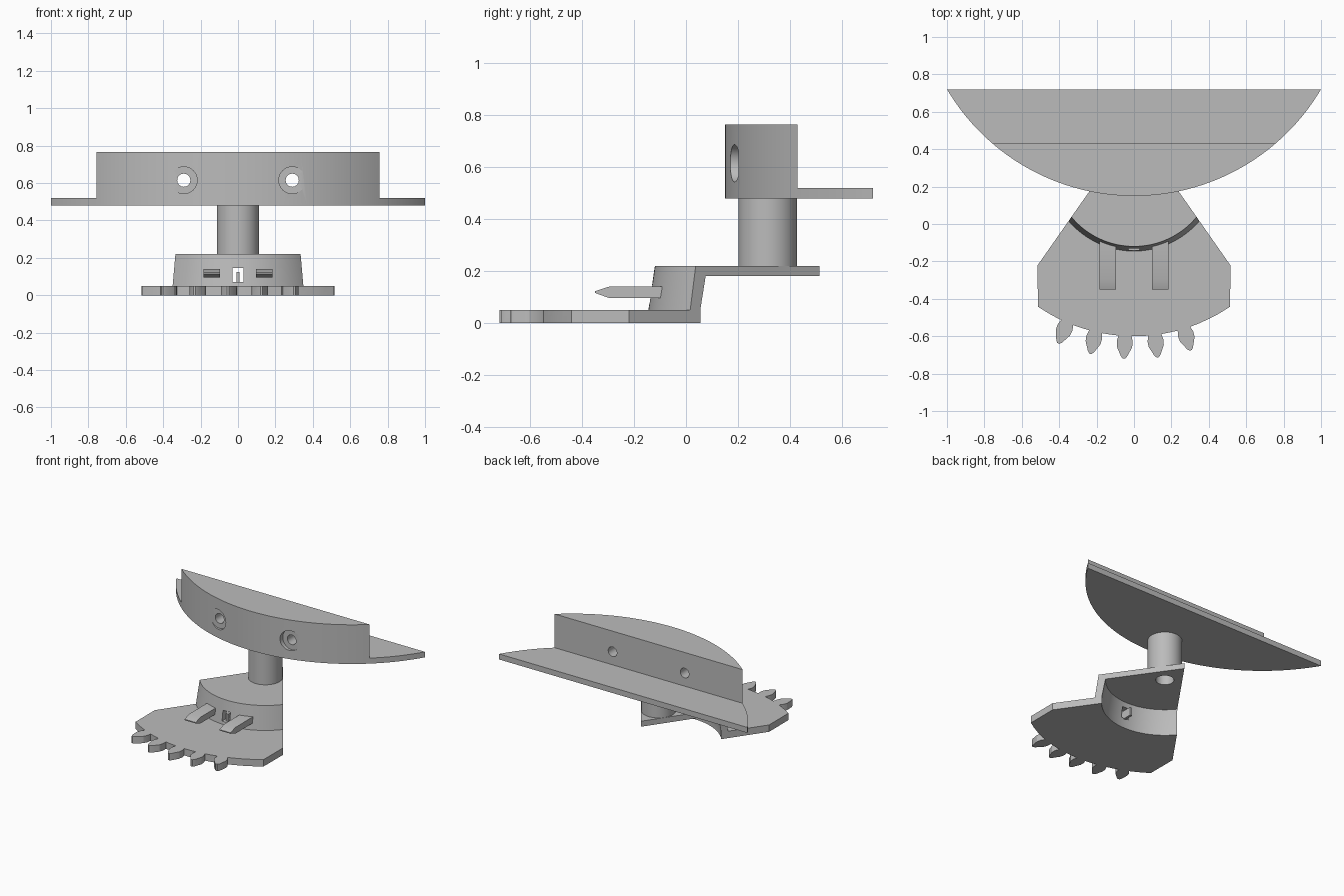
import bpy, bmesh, math
from mathutils import Matrix

if "Cube" in bpy.data.objects:
    bpy.data.objects.remove(bpy.data.objects["Cube"])

grey = bpy.data.materials.new("plain_grey")
grey.use_nodes = True
GREY = (0.5, 0.5, 0.5, 1)
grey.diffuse_color = GREY
grey.node_tree.nodes["Principled BSDF"].inputs["Base Color"].default_value = GREY

AXIS_Y = 0.315   # axis shared by post, curved wall and toothed edge


def finish(name, bm):
    bmesh.ops.recalc_face_normals(bm, faces=bm.faces)
    mesh = bpy.data.meshes.new(name)
    bm.to_mesh(mesh)
    bm.free()
    ob = bpy.data.objects.new(name, mesh)
    ob.data.materials.append(grey)
    bpy.context.collection.objects.link(ob)
    return ob


def prism(name, outline, low, high):
    """Extrude an xy outline between two heights."""
    bm = bmesh.new()
    face = bm.faces.new([bm.verts.new((x, y, low)) for x, y in outline])
    top = bmesh.ops.extrude_face_region(bm, geom=[face])["geom"]
    bmesh.ops.translate(bm, vec=(0, 0, high - low),
                        verts=[v for v in top if isinstance(v, bmesh.types.BMVert)])
    return finish(name, bm)


def lathe(name, profile, place, ring=False, n=64):
    """Revolve (radius, height) points; a ring profile closes on itself."""
    bm = bmesh.new()
    rows = [[bm.verts.new((r * math.cos(math.tau * i / n), r * math.sin(math.tau * i / n), z))
             for i in range(n)] for r, z in profile]
    pairs = list(zip(rows, rows[1:]))
    if ring:
        pairs.append((rows[-1], rows[0]))
    else:
        bm.faces.new(rows[0])
        bm.faces.new(rows[-1])
    for a, b in pairs:
        for i in range(n):
            j = (i + 1) % n
            bm.faces.new((a[i], a[j], b[j], b[i]))
    bm.transform(place)
    return finish(name, bm)


def box(name, x0, x1, y0, y1, z0, z1):
    return prism(name, [(x0, y0), (x1, y0), (x1, y1), (x0, y1)], z0, z1)


def activate(ob):
    bpy.ops.object.select_all(action="DESELECT")
    ob.select_set(True)
    bpy.context.view_layer.objects.active = ob


def cut(ob, *cutters):
    for cutter in cutters:
        activate(ob)
        mod = ob.modifiers.new("cut", "BOOLEAN")
        mod.operation = "DIFFERENCE"
        mod.solver = "EXACT"
        mod.object = cutter
        bpy.ops.object.modifier_apply(modifier=mod.name)
        bpy.data.objects.remove(cutter)


def polar(r, degrees):
    a = math.radians(degrees)
    return r * math.sin(a), AXIS_Y - r * math.cos(a)


axis = Matrix.Translation((0, AXIS_Y, 0))

# Upper segment-shaped holder with a low rear flange
R = 1.162
half = math.asin(1 / R)
arc = [(R * math.sin(half * i / 32), 1.312 - R * math.cos(half * i / 32))
       for i in range(-32, 33)]
holder = prism("segment_holder", arc, 0.48, 0.765)
cut(holder, box("step_cutter", -2, 2, 0.43, 2, 0.52, 1))
for x in (-0.29, 0.29):
    place = Matrix.Translation((x, 0, 0.615)) @ Matrix.Rotation(-math.pi / 2, 4, "X")
    cut(holder, lathe("screw_cutter",
                      [(0.072, 0), (0.072, 0.203), (0.035, 0.203), (0.035, 0.6)], place, n=32))

# Toothed bracket outline: apex, side, toothed arc, other side
EDGE_R = 0.915
edge = 34.2
outline = [(0, 0.515), (-0.515, -0.22)]
steps = [-edge, -30, -27]
outline += [polar(EDGE_R, a) for a in steps]
for tooth in range(-23, 18, 10):
    outline += [polar(r, tooth + d) for r, d in
                ((EDGE_R, -2.2), (0.945, -2.6), (0.975, -2.4), (1.025, -0.9), (1.036, -0.3),
                 (1.036, 0.3), (1.025, 0.9), (0.975, 2.4), (0.945, 2.6), (EDGE_R, 2.2))]
    if tooth < 17:
        outline.append(polar(EDGE_R, tooth + 5))
outline += [polar(EDGE_R, a) for a in (22, 26, 30, edge)]
outline.append((0.515, -0.22))
bracket = prism("toothed_bracket", outline, 0, 0.22)

# Sloping curved wall between base and arm
cut(bracket,
    lathe("outer_cutter", [(0.46, 0.05), (2, 0.05), (2, 0.3), (0.423, 0.3)], axis, True, 128),
    lathe("inner_cutter", [(0.414, -0.1), (0.414, 0.05), (0.39, 0.18)], axis, n=128),
    box("slot_cutter", -0.03, 0.03, -0.3, 0.1, 0.07, 0.145))

# Post with a blind hole from below
post = lathe("post", [(0.113, 0.19), (0.113, 0.49)], axis)
for part in (bracket, post):
    cut(part, lathe("bore_cutter", [(0.06, 0.1), (0.06, 0.32)], axis, n=32))

# Two wedge-tipped prongs and the small lever in the slot
parts = [holder, bracket, post]
side = [(-0.08, 0.095), (-0.295, 0.095), (-0.35, 0.115),
        (-0.35, 0.122), (-0.295, 0.14), (-0.08, 0.14)]
for x, name in ((-0.14, "right_prong"), (0.14, "left_prong")):
    prong = prism(name, side, -0.045, 0.045)
    prong.data.transform(Matrix(((0, 0, 1, x), (1, 0, 0, 0), (0, 1, 0, 0), (0, 0, 0, 1))))
    parts.append(prong)
parts.append(box("slot_lever", -0.009, 0.009, -0.125, -0.03, 0.065, 0.125))

for part in parts:
    activate(part)
    bpy.ops.object.shade_smooth_by_angle(angle=math.radians(20))
